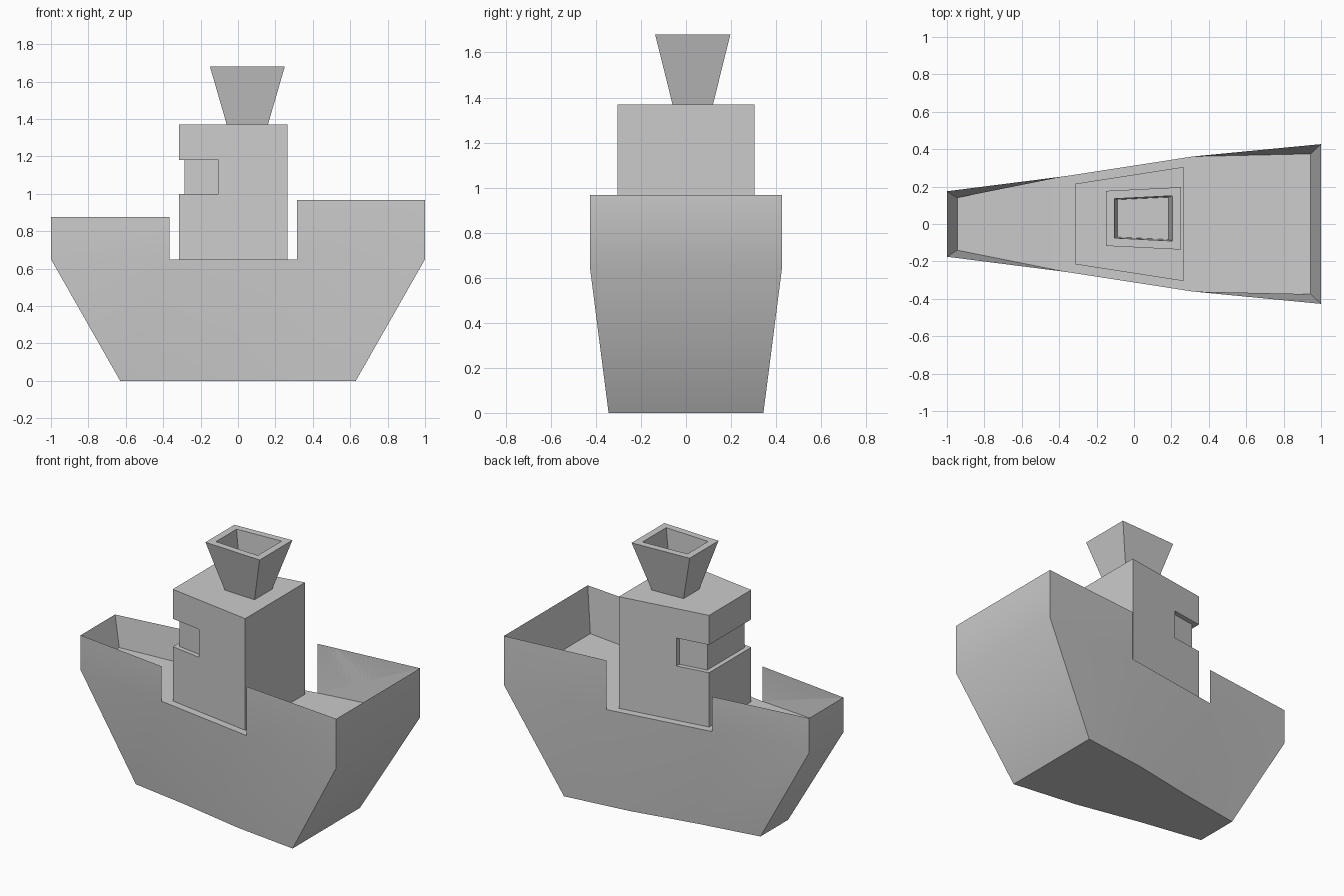
import bpy, bmesh, math

if "Cube" in bpy.data.objects:
    bpy.data.objects.remove(bpy.data.objects["Cube"])


def finish(name, bm):
    bmesh.ops.recalc_face_normals(bm, faces=bm.faces[:])
    mesh = bpy.data.meshes.new(name)
    bm.to_mesh(mesh)
    bm.free()
    obj = bpy.data.objects.new(name, mesh)
    bpy.context.collection.objects.link(obj)
    return obj


def loft(name, rings):
    """Skin a stack of equal-length rings and cap both ends."""
    bm = bmesh.new()
    loops = [[bm.verts.new(p) for p in ring] for ring in rings]
    n = len(loops[0])
    for a, b in zip(loops, loops[1:]):
        for i in range(n):
            bm.faces.new((a[i], a[(i + 1) % n], b[(i + 1) % n], b[i]))
    bm.faces.new(loops[0])
    bm.faces.new(loops[-1])
    return finish(name, bm)


def taper(x0, h0, x1, h1, z, yc=0.0):
    """Trapezoid in plan: half width h0 at x0, h1 at x1."""
    return [(x0, yc - h0, z), (x1, yc - h1, z), (x1, yc + h1, z), (x0, yc + h0, z)]


# Hull: flared body, raised bow and stern bulwarks, deck rising to the ends
DECK = 0.65
stations = [(-1, 0.175), (-0.365, 0.256), (0.315, 0.361), (1, 0.427)]
outline = [(x, -y) for x, y in stations] + [(x, y) for x, y in reversed(stations)]
bm = bmesh.new()
keel = [bm.verts.new((x * 0.63, y * 0.805, 0)) for x, y in outline]
rim = [bm.verts.new((x, y, DECK)) for x, y in outline]
bm.faces.new(keel)
for i in range(8):
    j = (i + 1) % 8
    bm.faces.new((keel[i], keel[j], rim[j], rim[i]))
bm.faces.new((rim[1], rim[2], rim[5], rim[6]))
for ids, top_z, inner_x, inner_y in (((6, 7, 0, 1), 0.875, -0.945, 0.14),
                                     ((2, 3, 4, 5), 0.967, 0.945, 0.375)):
    outer = [rim[i] for i in ids]
    top = [bm.verts.new((v.co.x, v.co.y, top_z)) for v in outer]
    inner = [outer[0]]
    inner += [bm.verts.new((inner_x, math.copysign(inner_y, v.co.y), 0.69)) for v in outer[1:3]]
    inner.append(outer[3])
    for k in range(3):
        bm.faces.new((outer[k], outer[k + 1], top[k + 1], top[k]))
    bm.faces.new((top[0], top[1], inner[1], inner[0]))
    bm.faces.new((top[1], top[2], inner[2], inner[1]))
    bm.faces.new((top[2], top[3], inner[3], inner[2]))
    bm.faces.new(inner)
hull = finish("hull", bm)
bpy.context.view_layer.objects.active = hull
hull.select_set(True)
bpy.ops.object.shade_smooth_by_angle(angle=math.radians(35))

# Cabin with a wrap-around window recess at the front
cabin = loft("cabin", [taper(-0.315, 0.215, 0.265, 0.305, z) for z in (DECK, 1.37)])
core = [(-0.105, -0.5), (-0.105, -0.218), (-0.285, -0.19),
        (-0.285, 0.19), (-0.105, 0.218), (-0.105, 0.5), (-0.5, 0.5), (-0.5, -0.5)]
cutter = loft("window_cutter", [[(x, y, z) for x, y in core] for z in (1.0, 1.18)])
cutter.hide_render = True
cutter.hide_set(True)
cut = cabin.modifiers.new("window_recess", "BOOLEAN")
cut.operation = "DIFFERENCE"
cut.solver = "EXACT"
cut.object = cutter

# Funnel: flared outside, blind hole inside
loft("funnel", [
    taper(-0.06, 0.08, 0.16, 0.09, 1.37, 0.03),
    taper(-0.15, 0.147, 0.25, 0.167, 1.68, 0.03),
    taper(-0.105, 0.105, 0.205, 0.121, 1.68, 0.03),
    taper(-0.088, 0.1, 0.185, 0.113, 1.54, 0.03),
])
